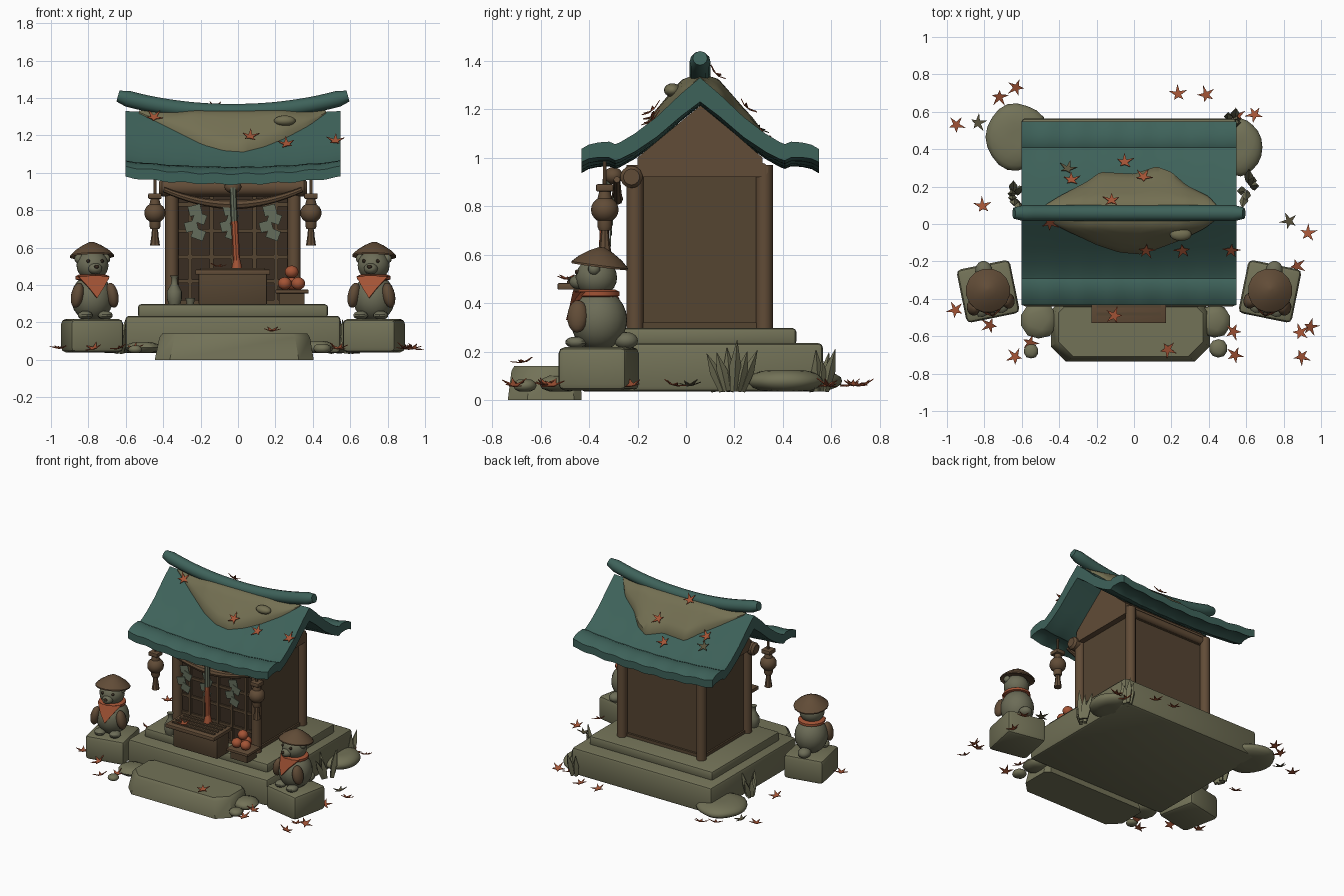
import bpy, bmesh, math, random
from mathutils import Vector, Matrix

if "Cube" in bpy.data.objects:
    bpy.data.objects.remove(bpy.data.objects["Cube"])

random.seed(4)
I = Matrix.Identity(4)
T = Matrix.Translation


def R(a, axis):
    return Matrix.Rotation(a, 4, axis)


def material(name, rgb):
    m = bpy.data.materials.new(name)
    m.diffuse_color = (*rgb, 1)
    m.use_nodes = True
    m.node_tree.nodes["Principled BSDF"].inputs["Base Color"].default_value = m.diffuse_color
    return m


TEAL = material("teal_tile", (.048, .122, .102))
STONE = material("olive_stone", (.170, .168, .096))
MOSS = material("moss", (.172, .160, .085))
CARVED = material("carved_stone", (.150, .150, .095))
WOOD = material("wood", (.120, .072, .038))
DARK = material("dark_wood", (.090, .058, .031))
SHADE = material("deep_brown", (.042, .027, .016))
RED = material("orange_red", (.37, .088, .036))
PAPER = material("grey_green_paper", (.125, .15, .105))
DRY = material("dry_leaf", (.10, .085, .045))


# ---- helpers ----
def finish(name, bm, mat, M=I, smooth=True):
    bmesh.ops.recalc_face_normals(bm, faces=bm.faces[:])
    bm.transform(M)
    me = bpy.data.meshes.new(name)
    bm.to_mesh(me)
    bm.free()
    me.materials.append(mat)
    if smooth:
        me.shade_smooth()
        me.set_sharp_from_angle(angle=math.radians(38))
    ob = bpy.data.objects.new(name, me)
    bpy.context.collection.objects.link(ob)
    return ob


def skin(name, rings, mat, M=I, smooth=True):
    """Closed solid through equal-length rings of points."""
    bm = bmesh.new()
    vs = [[bm.verts.new(p) for p in r] for r in rings]
    n = len(vs[0])
    for a, b in zip(vs, vs[1:]):
        for i in range(n):
            bm.faces.new((a[i], a[(i + 1) % n], b[(i + 1) % n], b[i]))
    bm.faces.new(vs[0])
    bm.faces.new(vs[-1])
    return finish(name, bm, mat, M, smooth)


def box(name, x, y, z, mat, bevel=0.0, M=I, seg=2):
    bm = bmesh.new()
    bmesh.ops.create_cube(bm, size=1)
    for v in bm.verts:
        v.co = [lo + (c + .5) * (hi - lo) for c, (lo, hi) in zip(v.co, (x, y, z))]
    if bevel:
        bmesh.ops.bevel(bm, geom=bm.edges[:], offset=bevel, segments=seg, profile=.5, affect='EDGES')
    return finish(name, bm, mat, M)


def ball(name, c, r, mat, M=I, seg=16):
    bm = bmesh.new()
    bmesh.ops.create_uvsphere(bm, u_segments=seg, v_segments=seg // 2 + 2, radius=1)
    r = r if isinstance(r, tuple) else (r, r, r)
    return finish(name, bm, mat, M @ T(c) @ Matrix.Diagonal((*r, 1)))


def lathe(name, c, profile, mat, M=I, n=16):
    rings = [[(r * math.cos(2 * math.pi * i / n), r * math.sin(2 * math.pi * i / n), z)
              for i in range(n)] for r, z in profile]
    return skin(name, rings, mat, M @ T(c))


def tube(name, pts, radii, mat, n=8, M=I):
    pts = [Vector(p) for p in pts]
    rings = []
    for i, p in enumerate(pts):
        t = (pts[min(i + 1, len(pts) - 1)] - pts[max(i - 1, 0)]).normalized()
        s = t.cross(Vector((0, 1, 0))).normalized()
        u = s.cross(t)
        r = radii[i] if isinstance(radii, list) else radii
        rings.append([p + r * (s * math.cos(2 * math.pi * k / n) + u * math.sin(2 * math.pi * k / n))
                      for k in range(n)])
    return skin(name, rings, mat, M)


def lerp(pts, x):
    for (a, p), (b, q) in zip(pts, pts[1:]):
        if x <= b:
            return p + (q - p) * max(0, x - a) / (b - a)
    return pts[-1][1]


CX, CY, HALF = -.027, .058, .575  # centre of the building and half roof length

# ---- stone base, front step ----
box("lower_slab", (CX - .575, CX + .575), (-.44, .565), (.036, .235), STONE, .02)
box("upper_slab", (CX - .508, CX + .508), (-.34, .455), (.225, .297), STONE, .016)


def octagon(x, y, c, z):
    (a, b), (d, e) = x, y
    return [(a + c, d, z), (b - c, d, z), (b, d + c, z), (b, e - c * .4, z), (b - c * .4, e, z),
            (a + c * .4, e, z), (a, e - c * .4, z), (a, d + c, z)]


skin("step_stone", [octagon((-.445, .405), (-.735, -.43), .08, 0),
                    octagon((-.42, .385), (-.72, -.437), .08, .12),
                    octagon((-.405, .37), (-.708, -.445), .08, .14)], STONE)

# ---- building ----
box("walls", (CX - .323, CX + .323), (-.18, .30), (.295, .95), DARK)
box("front_panel", (CX - .30, CX + .30), (-.187, -.178), (.31, .9), SHADE)
box("sill", (CX - .335, CX + .335), (-.21, .315), (.295, .32), DARK)
for k in range(5):
    x = CX + .115 * (k - 2)
    box("lattice_upright", (x - .011, x + .011), (-.205, -.183), (.32, .9), DARK)
for z in (.42, .55, .69, .83):
    box("lattice_rail", (CX - .30, CX + .30), (-.2, -.183), (z - .01, z + .01), DARK)
for x in (CX - .327, CX + .327):
    for y in (-.21, .323):
        lathe("post", (x, y, 0), [(.035, .295), (.035, .97)], WOOD, n=12)
tube("front_beam", [(CX + x, -.225, .92) for x in (-.395, -.38, .38, .395)], [.033, .046, .046, .033], WOOD, 14)
tube("back_beam", [(CX - .36, .31, .95), (CX + .36, .31, .95)], .03, WOOD, 10)
gable = [(-.2, .92), (.315, .92), (.315, 1.0), (.20, 1.10), (.06, 1.215), (-.08, 1.10), (-.2, 1.0)]
skin("gable_block", [[(x, y, z) for y, z in gable] for x in (CX - .365, CX + .365)], WOOD, smooth=False)

# ---- roof with rolled eaves ----
SLOPE = [(0, 1.33), (.08, 1.262), (.18, 1.167), (.27, 1.098), (.33, 1.062), (.35, 1.054), (.375, 1.064),
         (.42, 1.060), (.46, 1.05), (.49, 1.032)]


def roof_z(x, d):
    d = abs(d)
    u = (x - CX) / HALF
    return lerp(SLOPE, d) - (.016 + .022 * d / .49) * (1 - u * u) + .004 * (d / .49) ** 3 * math.sin(38 * x)


xs = [CX - HALF + 2 * HALF * i / 48 for i in range(49)]
half = [.08, .18, .27, .33, .35, .375, .42, .46, .49]
ds = [-d for d in reversed(half)] + [0] + half
rings = []
for x in xs:
    top = [(x, CY + d, roof_z(x, d)) for d in ds]
    low = [(x, CY + d, roof_z(x, d) - .10 + .045 * abs(d) / .49) for d in reversed(ds)]
    rings.append(top + low)
skin("roof", rings, TEAL)

ridge = []
for i in range(25):
    u = -1 + i / 12
    ridge.append((CX + .615 * u, CY, 1.325 + .085 * abs(u) ** 2.1))
tube("ridge_roll", ridge, [.03] + [.043] * 23 + [.03], TEAL, 12)

# thick moss blanket bulging over the ridge
FRONT = [(-.53, .01), (-.37, .09), (-.2, .17), (-.08, .21), (.03, .22), (.13, .19), (.25, .145), (.38, .08), (.47, .01)]
BACK = [(-.53, .01), (-.40, .09), (-.25, .17), (-.18, .22), (0, .21), (.12, .25), (.2, .22), (.28, .15), (.4, .09), (.47, .01)]


def moss_lift(x, d):
    edge = max(lerp(FRONT if d < 0 else BACK, x), .01)
    k = abs(d) / edge
    if k > 1:
        return 0
    return .006 + (.028 + .05 * math.sqrt(1 - k)) * min(1, edge / .15) * min(1, .25 + abs(d) / .1)


rings = []
for i in range(51):
    x = -.53 + i / 50
    f, b = lerp(FRONT, x), lerp(BACK, x)
    dd = [-f * (1 - k / 8) for k in range(8)] + [b * k / 8 for k in range(9)]
    rings.append([(x, CY + d, roof_z(x, d) + moss_lift(x, d * .999)) for d in dd]
                 + [(x, CY + d, roof_z(x, d) - .01) for d in reversed(dd)])
skin("roof_moss", rings, MOSS)
ball("moss_tuft", (.25, -.056, 1.278), (.058, .035, .028), MOSS)

# ---- straw rope, paper strips, bell pull ----
arc = [(CX - .37 + .74 * i / 16, -.285, .83 + .08 * abs(i / 8 - 1) ** 2) for i in range(17)]
tube("straw_rope", arc, [.014 + .012 * (1 - abs(i / 8 - 1)) for i in range(17)], WOOD)
for x, s in ((-.23, 1), (-.05, .8), (.17, 1)):
    for k, off in enumerate((0, .025, -.02, .018)):
        c = T((x + off * s, -.30 - .004 * k, .80 - .043 * k)) @ R(.35 if k % 2 else -.25, 'Y')
        w = .034 * s
        box("paper_strip", (-w, w), (-.003, .003), (-.027, .027), PAPER, M=c)
ball("bell", (-.027, -.30, .925), (.045, .04, .035), WOOD)
tube("pull_cord_upper", [(-.027, -.325, .92), (-.018, -.335, .70)], .018, PAPER)
tube("pull_cord_lower", [(-.018, -.335, .74), (-.008, -.345, .53)], .019, RED)
lathe("pull_tassel", (-.006, -.345, 0), [(.03, .48), (.024, .51), (.014, .55)], RED, n=10)

# ---- hanging lanterns ----
for x in (CX - .417, CX + .417):
    tube("lantern_cord", [(x, -.335, .87), (x, -.335, 1.01)], .009, WOOD, 6)
    box("lantern_cap", (x - .036, x + .036), (-.371, -.299), (.86, .89), WOOD, .006)
    ball("lantern", (x, -.335, .785), (.057, .057, .054), WOOD)
    lathe("lantern_neck", (x, -.335, 0), [(.024, .70), (.03, .715), (.03, .74), (.03, .83), (.022, .865)], WOOD)
    lathe("lantern_tassel", (x, -.335, 0), [(.027, .61), (.018, .67), (.018, .68), (.012, .715)], WOOD, n=8)

# ---- offerings ----
box("offering_box", (-.21, .155), (-.465, -.33), (.295, .465), DARK, .006)
box("offering_box_lid", (-.228, .172), (-.53, -.315), (.455, .482), WOOD, .005)
for k in range(4):
    y = -.49 + .043 * k
    box("box_slat", (-.20, .145), (y, y + .018), (.478, .49), DARK)
lathe("vase", (-.34, -.31, .295), [(.03, 0), (.04, .03), (.04, .07), (.018, .11), (.015, .14), (.023, .155)], CARVED)
lathe("cup", (-.255, -.32, .295), [(.018, 0), (.026, .035)], CARVED, n=12)
box("fruit_stand", (.22, .355), (-.40, -.29), (.295, .36), DARK)
box("fruit_tray", (.20, .378), (-.425, -.27), (.355, .375), WOOD, .004)
for x, y, z in ((.25, -.37, .408), (.322, -.37, .408), (.288, -.31, .408), (.287, -.352, .47)):
    ball("fruit", (x, y, z), (.037, .037, .034), RED, seg=12)

# ---- guardian statues ----
for cx, turn in ((-.78, .2), (.727, -.2)):
    M = T((cx, -.36, 0)) @ R(turn, 'Z')
    box("pedestal", (-.145, .145), (-.145, .145), (.04, .218), STONE, .026, M)
    ball("statue_body", (0, 0, .33), (.113, .118, .125), CARVED, M, 20)
    ball("statue_head", (0, -.01, .505), (.086, .086, .08), CARVED, M, 20)
    ball("statue_snout", (0, -.085, .487), (.038, .038, .03), CARVED, M)
    ball("statue_nose", (0, -.122, .498), (.014, .01, .01), SHADE, M, 8)
    ball("statue_tail", (0, .115, .245), (.045, .05, .035), CARVED, M)
    for s in (-1, 1):
        ball("statue_eye", (.038 * s, -.083, .528), .010, SHADE, M, 8)
        ball("statue_ear", (.072 * s, -.005, .54), .026, CARVED, M, 10)
        ball("statue_arm", (0, 0, 0), (.033, .043, .068), WOOD, M @ T((.095 * s, -.07, .345)) @ R(-.2 * s, 'Y'))
        ball("statue_foot", (.055 * s, -.085, .238), (.04, .045, .024), CARVED, M, 10)
    lathe("neck_band", (0, -.005, 0), [(.075, .425), (.092, .43), (.092, .447), (.075, .455)], RED, M)
    bib = [(-.085, -.058, .445), (0, -.108, .452), (.085, -.058, .445), (.04, -.115, .385), (0, -.138, .33), (-.04, -.115, .385)]
    skin("bib", [bib, [(x, y + .022, z) for x, y, z in bib]], RED, M, False)
    lathe("straw_hat", (0, 0, 0), [(.10, .0), (.119, -.012), (.119, -.004), (.09, .024), (.05, .05), (.012, .068)],
          WOOD, M @ T((0, .005, .562)) @ R(-.13, 'X'))

# ---- loose rocks ----
for x, y, rx, ry, h in ((-.62, .465, .17, .18, .09), (.57, .41, .115, .15, .088), (-.51, -.515, .10, .10, .06),
                        (.43, -.52, .088, .09, .065), (.45, -.665, .05, .05, .05), (-.55, -.68, .04, .04, .04)):
    bm = bmesh.new()
    bmesh.ops.create_icosphere(bm, subdivisions=3 if rx > .11 else 2, radius=1)
    for v in bm.verts:
        v.co *= 1 + .04 * math.sin(4 * v.co.x + 20 * x) * math.cos(3 * v.co.y)
        v.co.z = max(-.8, min(.85, v.co.z))
    finish("rock", bm, STONE, T((x, y, .036 + h * .48)) @ Matrix.Diagonal((rx, ry, h * .6, 1)))

# ---- grass clumps ----
for x, y, n, h, w in ((.61, .19, 6, .21, .19), (.52, .55, 6, .17, .12), (-.65, .15, 6, .18, .15)):
    for k in range(n):
        a = k / (n - 1) - .5
        q, hh = random.uniform(-.03, .03), h * random.uniform(.7, 1.08)
        p = Vector((x + q, y + .4 * w * a, .036))
        d = Vector((q, w * .7 * a, 0))
        tube("grass_blade", [p, p + d * .45 + Vector((0, 0, hh * .5)), p + d + Vector((0, 0, hh))],
             [.016, .024, .001], STONE, 4)


# ---- fallen maple leaves ----
def leaf(x, y, z, mat, tilt):
    pts = []
    for i in range(10):
        r = (.052 if i not in (4, 6) else .042) if i % 2 == 0 else .017
        pts.append((r * math.cos(i * math.pi / 5), r * math.sin(i * math.pi / 5), .012 if i % 2 == 0 else 0))
    skin("maple_leaf", [pts, [(a, b, c + .004) for a, b, c in pts]], mat,
         T((x, y, z)) @ tilt @ R(random.uniform(0, 6), 'Z'), False)


ground = [(-.72, .68), (-.63, .73), (-.95, .53), (-.835, .54), (-.81, .095), (-.955, -.46), (-.77, -.54), (.235, .695),
          (.385, .69), (.55, .575), (.645, .585), (.83, .015), (.93, -.05), (.87, -.225), (.94, -.55), (.895, -.71),
          (.53, -.575), (.54, -.70), (-.635, -.71), (-.555, -.635), (.44, -.50), (.89, -.58)]
for i, (x, y) in enumerate(ground):
    leaf(x, y, .06, DRY if i in (3, 11) else RED, R(random.uniform(-.4, .4), 'X') @ R(random.uniform(-.4, .4), 'Y'))
leaf(.18, -.67, .155, RED, R(.2, 'X'))
leaf(-.105, -.49, .498, RED, R(.1, 'Y'))
for i, (x, y) in enumerate([(-.355, .295), (-.335, .235), (-.05, .33), (.05, .25), (-.12, .125), (-.45, .005),
                            (.065, -.14), (.26, -.14), (.52, -.14)]):
    d = y - CY
    s = (roof_z(x, d + .02) - roof_z(x, d - .02)) / .04
    leaf(x, y, roof_z(x, d) + moss_lift(x, d) + .018, DRY if i == 0 else RED, R(math.atan(s), 'X'))
